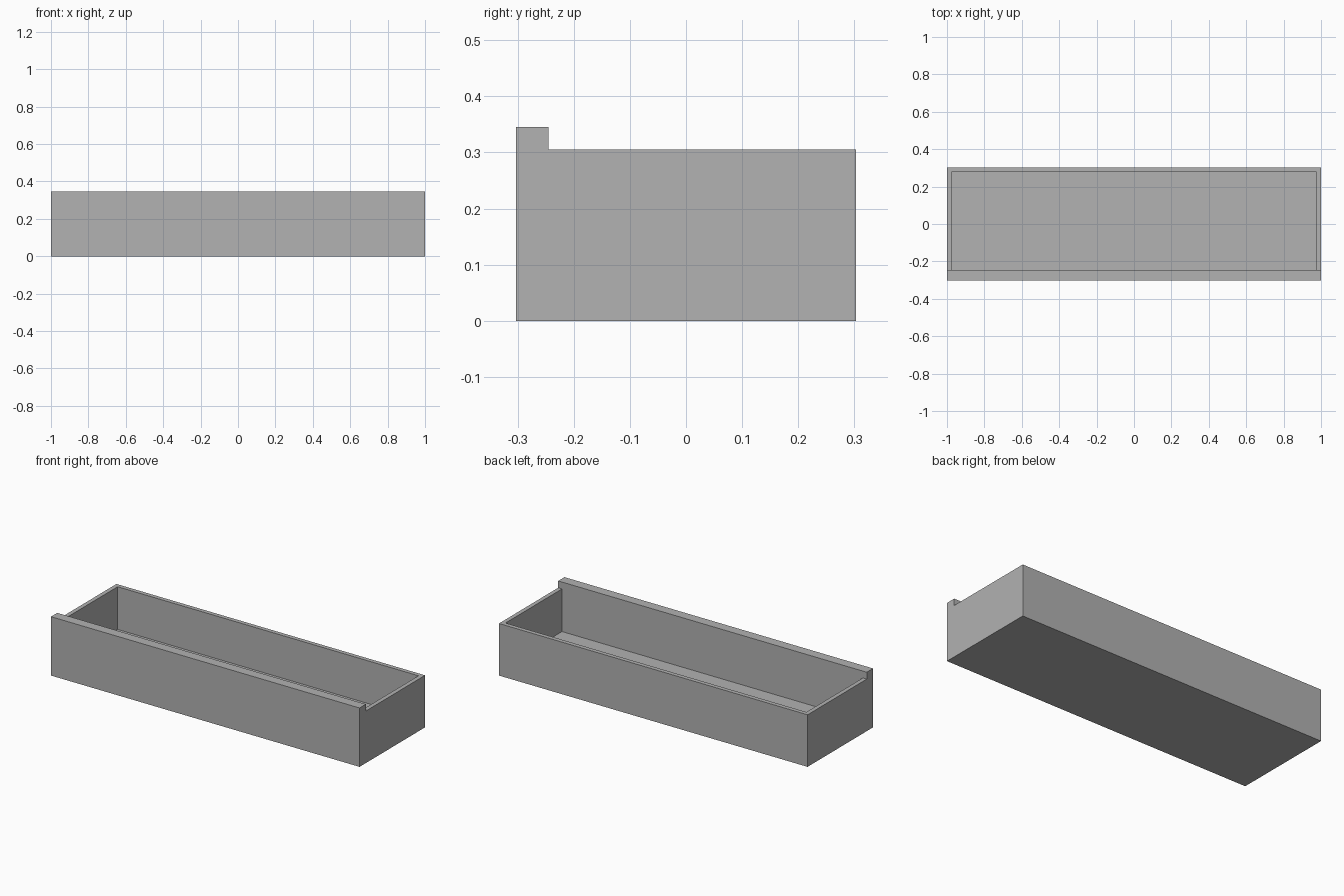
import bpy, bmesh
from mathutils import Vector

default = bpy.data.objects.get("Cube")
if default:
    bpy.data.objects.remove(default, do_unlink=True)

# Dimensions
HALF_X, HALF_Y = 1.0, 0.303
RIM, LIP = 0.305, 0.345
WALL = 0.025
LIP_BACK = -0.245
FLOOR = 0.055

grey = bpy.data.materials.new("plain_grey")
colour = (0.445, 0.445, 0.445, 1)
grey.diffuse_color = colour
grey.use_nodes = True
grey.node_tree.nodes["Principled BSDF"].inputs["Base Color"].default_value = colour

bm = bmesh.new()


def top_faces(test):
    """Faces lying on the rim plane whose centre passes the test."""
    return [f for f in bm.faces
            if f.normal.z > 0.9 and abs(f.calc_center_median().z - RIM) < 1e-4
            and test(f.calc_center_median())]


def cut(faces, point, normal):
    geom = set(faces)
    for f in faces:
        geom.update(f.edges, f.verts)
    bmesh.ops.bisect_plane(bm, geom=list(geom), plane_co=point, plane_no=normal)
    bm.normal_update()


def push(faces, dz):
    new = bmesh.ops.extrude_discrete_faces(bm, faces=faces)["faces"]
    verts = list({v for f in new for v in f.verts})
    bmesh.ops.translate(bm, verts=verts, vec=Vector((0, 0, dz)))
    bm.normal_update()


# Solid block up to the rim
bmesh.ops.create_cube(bm, size=1)
for v in bm.verts:
    v.co = Vector((v.co.x * 2 * HALF_X, v.co.y * 2 * HALF_Y, (v.co.z + 0.5) * RIM))
bm.normal_update()

# Raised lip along the thick front wall
cut(top_faces(lambda c: True), (0, LIP_BACK, 0), (0, 1, 0))
push(top_faces(lambda c: c.y < LIP_BACK), LIP - RIM)

# Open cavity behind the lip
cut(top_faces(lambda c: True), (0, HALF_Y - WALL, 0), (0, 1, 0))
for side in (-1, 1):
    cut(top_faces(lambda c: c.y < HALF_Y - WALL),
        (side * (HALF_X - WALL), 0, 0), (1, 0, 0))
push(top_faces(lambda c: c.y < HALF_Y - WALL and abs(c.x) < HALF_X - WALL),
     FLOOR - RIM)

# Merge flat neighbours and finish
bmesh.ops.dissolve_limit(bm, angle_limit=0.01, verts=bm.verts[:], edges=bm.edges[:])
bmesh.ops.recalc_face_normals(bm, faces=bm.faces[:])
mesh = bpy.data.meshes.new("open_tray")
bm.to_mesh(mesh)
bm.free()
mesh.materials.append(grey)
tray = bpy.data.objects.new("open_tray", mesh)
bpy.context.collection.objects.link(tray)
